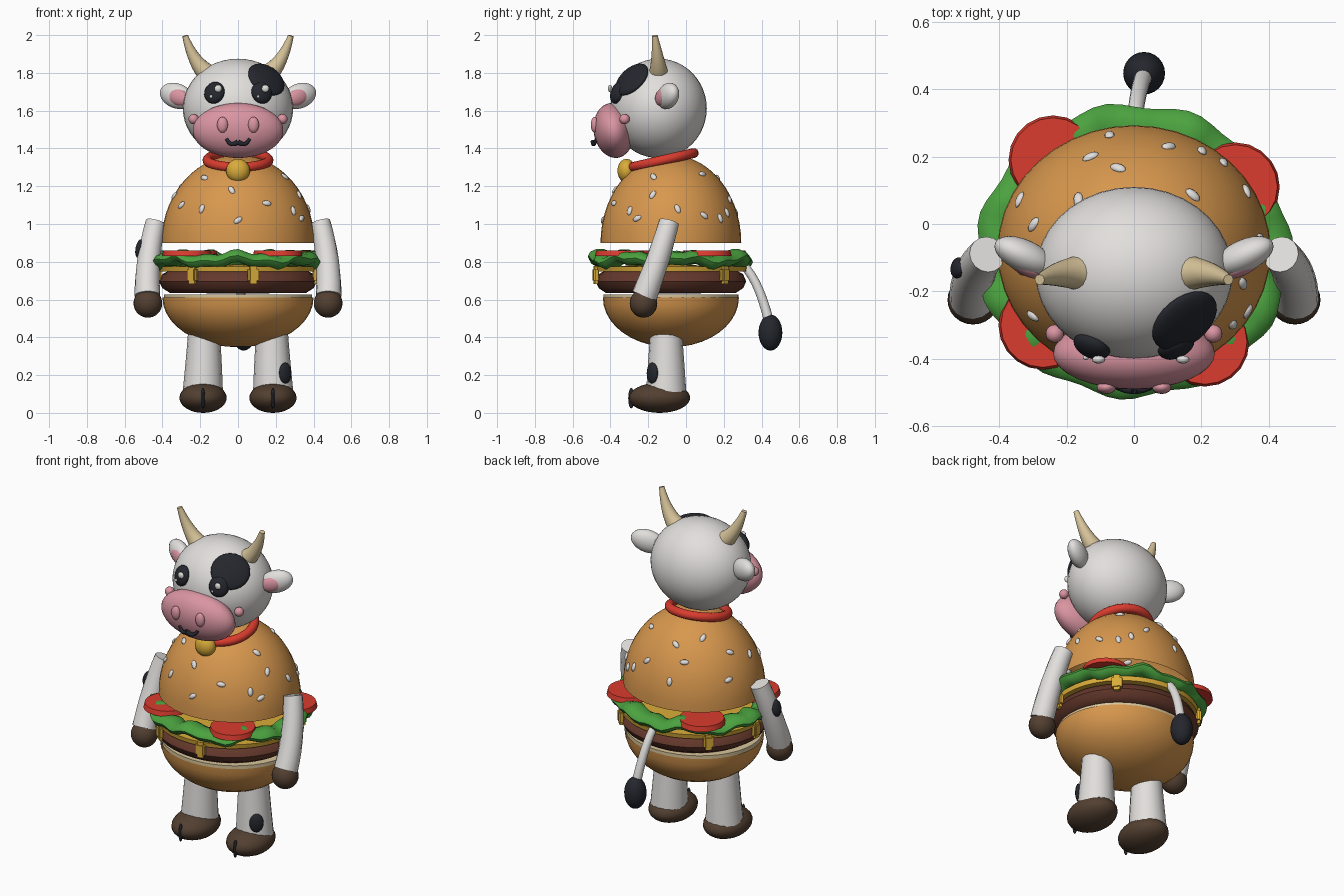
import bpy, bmesh, math
from mathutils import Vector, Matrix, Euler

if "Cube" in bpy.data.objects:
    bpy.data.objects.remove(bpy.data.objects["Cube"])

COL = {"white": (.76, .74, .72), "pink": (.70, .30, .36), "black": (.018, .02, .027),
       "cream": (.68, .55, .32), "bun_orange": (.68, .31, .075), "red": (.70, .045, .028),
       "gold": (.70, .41, .04), "green": (.07, .36, .05), "patty_brown": (.13, .04, .025),
       "hoof_brown": (.085, .05, .03)}
MATS = {}
for key, c in COL.items():
    MATS[key] = bpy.data.materials.new(key)
    MATS[key].diffuse_color = (*c, 1)
CY = -0.08  # centre line of the burger in y


def finish(name, bm, mat):
    bmesh.ops.recalc_face_normals(bm, faces=bm.faces)
    me = bpy.data.meshes.new(name)
    bm.to_mesh(me)
    bm.free()
    me.materials.append(MATS[mat])
    ob = bpy.data.objects.new(name, me)
    bpy.context.collection.objects.link(ob)
    return ob


def ball(name, mat, loc, size, rot=None, seg=24):
    """Ellipsoid; rot is a rotation matrix."""
    bm = bmesh.new()
    bmesh.ops.create_uvsphere(bm, u_segments=seg, v_segments=seg * 2 // 3, radius=1)
    m = Matrix.Translation(loc) @ (rot or Matrix()).to_4x4() @ Matrix.Diagonal((*size, 1))
    bm.transform(m)
    return finish(name, bm, mat)


def facing(d):
    return Vector(d).to_track_quat('Z', 'Y').to_matrix()


def lathe(name, mat, prof, ys=1.0, seg=40, closed=False, wave=None):
    """Spin an (r, z) profile about the burger axis; r = 0 makes a pole."""
    bm = bmesh.new()
    rings = []
    for r, z in prof:
        ring = []
        for i in range(seg):
            a = 2 * math.pi * i / seg
            dr, dz = wave(a) if wave else (0, 0)
            ring.append(bm.verts.new(((r + dr) * math.cos(a), CY + (r + dr) * math.sin(a) * ys, z + dz)))
        rings.append(ring)
    pairs = list(zip(rings, rings[1:]))
    if closed:
        pairs.append((rings[-1], rings[0]))
    for a, b in pairs:
        for i in range(seg):
            j = (i + 1) % seg
            bm.faces.new((a[i], a[j], b[j], b[i]))
    bmesh.ops.remove_doubles(bm, verts=bm.verts, dist=1e-5)
    return finish(name, bm, mat)


def tube(name, mat, p0, p1, p2, r0, r1, steps=8, seg=16):
    """Tapered tube on a quadratic curve with flat ends."""
    p0, p1, p2 = map(Vector, (p0, p1, p2))
    bm = bmesh.new()
    rings = []
    for k in range(steps + 1):
        t = k / steps
        c = p0 * (1 - t) ** 2 + p1 * 2 * t * (1 - t) + p2 * t * t
        q = ((p1 - p0) * (1 - t) + (p2 - p1) * t).to_track_quat('Z', 'X')
        r = r0 + (r1 - r0) * t
        rings.append([bm.verts.new(c + q @ Vector((r * math.cos(a), r * math.sin(a), 0)))
                      for a in (2 * math.pi * i / seg for i in range(seg))])
    for a, b in zip(rings, rings[1:]):
        for i in range(seg):
            j = (i + 1) % seg
            bm.faces.new((a[i], a[j], b[j], b[i]))
    bm.faces.new(rings[0])
    bm.faces.new(rings[-1])
    return finish(name, bm, mat)


def arc(r, z0, h, n=10):
    return [(r * math.cos(math.pi / 2 * i / n), z0 + h * math.sin(math.pi / 2 * i / n)) for i in range(n + 1)]


# Burger layers
YS = 0.92
lathe("bottom_bun", "bun_orange", arc(.40, .61, -.262), .90)
lathe("bun_cut_face", "cream", [(0, .603), (.392, .603), (.392, .628), (0, .628)], .91)
lathe("patty", "patty_brown", [(0, .632), (.36, .635), (.40, .66), (.418, .695), (.40, .735), (.36, .755), (0, .757)], .955)
lathe("cheese", "gold", [(0, .752), (.415, .748), (.42, .775), (0, .785)], .96)
lathe("lettuce", "green",
      [(.395 + .068 * math.cos(t), .812 + .036 * math.sin(t)) for t in (2 * math.pi * i / 10 for i in range(10))],
      .935, 72, True,
      lambda a: (.01 * math.sin(11 * a + 1), .013 * math.sin(7 * a) + .009 * math.sin(16 * a + 2)))
lathe("top_bun", "bun_orange", arc(.405, .90, .465, 14), YS)

# Melted cheese drips over the patty edge
for deg in (-125, -79, 135, 45, 180, -10):
    a = math.radians(deg)
    bm = bmesh.new()
    bmesh.ops.create_cube(bm, size=1)
    bmesh.ops.bevel(bm, geom=bm.edges[:], offset=.2, segments=2, affect='EDGES')
    bm.transform(Matrix.Translation((.42 * math.cos(a), CY + .405 * math.sin(a), .73)) @
                 Matrix.Rotation(a, 4, 'Z') @ Matrix.Diagonal((.03, .06, .095, 1)))
    finish("cheese_drip", bm, "gold")

# Tomato slices
for x, y in ((-.24, .19), (.30, .11), (-.27, -.30), (.21, -.35)):
    bm = bmesh.new()
    bmesh.ops.create_cone(bm, cap_ends=True, segments=20, radius1=.132, radius2=.125, depth=.03)
    bm.transform(Matrix.Translation((x, y, .845)))
    finish("tomato_slice", bm, "red")

# Sesame seeds: (angle in degrees, height)
SEEDS = [(101, 1.06), (73, 1.13), (113, 1.17), (100, 1.245), (47, 1.03), (135, 1.28), (154, 1.07), (164, 1.2),
         (6, 1.08), (-18, 1.155), (-30, 1.03), (-131, 1.245), (-96, 1.18), (-121, 1.08), (-90, 1.02),
         (-65, 1.11), (-22, 1.25), (-39, 1.07), (-145, 1.1), (46, 1.265), (30, 1.045), (58, 1.06), (190, 1.15)]
for k, (deg, z) in enumerate(SEEDS):
    a, h = math.radians(deg), (z - .9) / .465
    n = math.sqrt(1 - h * h)
    p = Vector((.405 * n * math.cos(a), CY + .405 * YS * n * math.sin(a), z))
    d = (p.x / .405 ** 2, (p.y - CY) / (.405 * YS) ** 2, (z - .9) / .465 ** 2)
    ball("sesame_seed", "white", p, (.015, .026, .011),
         facing(d) @ Matrix.Rotation(k * 2.4, 3, 'Z'), 10)

# Head, muzzle and face
HC, HR = Vector((0, -.145, 1.612)), (.292, .255, .263)


def head_normal(p):
    return [(p[i] - HC[i]) / HR[i] ** 2 for i in range(3)]


ball("head", "white", HC, HR, seg=36)
ball("muzzle", "pink", (0, -.383, 1.495), (.24, .106, .146), Euler((math.radians(9), 0, 0)).to_matrix(), 32)
spot = (.15, -.287, 1.765)
ball("eye_patch", "black", spot, (.11, .105, .03), facing(head_normal(spot)))
for s in (-1, 1):
    eye = (s * .125, -.362, 1.695)
    ball("eye", "black", eye, (.057, .06, .032), facing(head_normal(eye)))
    ball("eye_glint", "white", (s * .125 + .02, -.402, 1.717), (.02, .012, .02), seg=12)
    ball("small_eye_glint", "white", (s * .125 - .018, -.396, 1.675), (.009, .007, .009), seg=12)
    ball("nostril", "pink", (s * .082, -.484, 1.525), (.029, .02, .042), seg=16)
    ball("cheek", "pink", (s * .235, -.325, 1.555), (.027, .027, .027), seg=16)
    tube("mouth", "black", (s * .06, -.474, 1.45), (s * .04, -.492, 1.405), (0, -.492, 1.435), .009, .013, 8, 10)
    ear_rot = Euler((0, s * math.radians(-18), s * math.radians(25))).to_matrix()
    ball("ear", "white", (s * .325, -.095, 1.678), (.098, .048, .066), ear_rot)
    ball("inner_ear", "pink", (s * .318, -.128, 1.672), (.064, .026, .044), ear_rot)
    tube("horn", "cream", (s * .155, -.145, 1.79), (s * .235, -.145, 1.85), (s * .28, -.165, 1.997), .055, .015)

# Collar and bell
bm = bmesh.new()
N, M = 36, 12
grid = [[bm.verts.new(((.162 + .026 * math.cos(v)) * math.cos(u), (.162 + .026 * math.cos(v)) * math.sin(u) * 1.03,
                       .026 * math.sin(v)))
         for v in (2 * math.pi * j / M for j in range(M))] for u in (2 * math.pi * i / N for i in range(N))]
for i in range(N):
    for j in range(M):
        i2, j2 = (i + 1) % N, (j + 1) % M
        bm.faces.new((grid[i][j], grid[i2][j], grid[i2][j2], grid[i][j2]))
bm.transform(Matrix.Translation((0, -.122, 1.338)) @ Matrix.Rotation(math.radians(13), 4, 'X'))
finish("collar", bm, "red")
ball("bell", "gold", (0, -.315, 1.282), (.063, .048, .063))

# Limbs
for s in (-1, 1):
    tube("arm", "white", (s * .435, -.09, 1.01), (s * .485, -.14, .82), (s * .48, -.22, .62), .054, .068)
    ball("hand", "hoof_brown", (s * .477, -.225, .58), (.076, .073, .076))
    tube("leg", "white", (s * .18, -.105, .46), (s * .18, -.105, .28), (s * .187, -.105, .09), .082, .108)
    ball("foot", "hoof_brown", (s * .185, -.14, .08), (.125, .162, .08))
    ball("foot_cleft", "black", (s * .185, -.29, .078), (.011, .016, .055), seg=12)
ball("arm_spot", "black", (-.522, -.13, .87), (.032, .05, .02), facing((-1, .2, .2)), 16)
ball("leg_spot", "black", (.25, -.178, .21), (.04, .057, .02), facing((.65, -.75, 0)), 16)

# Tail
tube("tail", "white", (0, .27, .81), (.005, .38, .74), (.03, .442, .47), .022, .026)
ball("tail_tuft", "black", (.03, .447, .425), (.062, .063, .095))

bpy.ops.object.select_all(action='SELECT')
bpy.context.view_layer.objects.active = bpy.data.objects["head"]
bpy.ops.object.shade_smooth_by_angle(angle=math.radians(40))

for m in bpy.data.materials:
    if m.users and not m.is_grease_pencil:
        m.use_nodes = True
        m.node_tree.nodes["Principled BSDF"].inputs["Base Color"].default_value = m.diffuse_color
